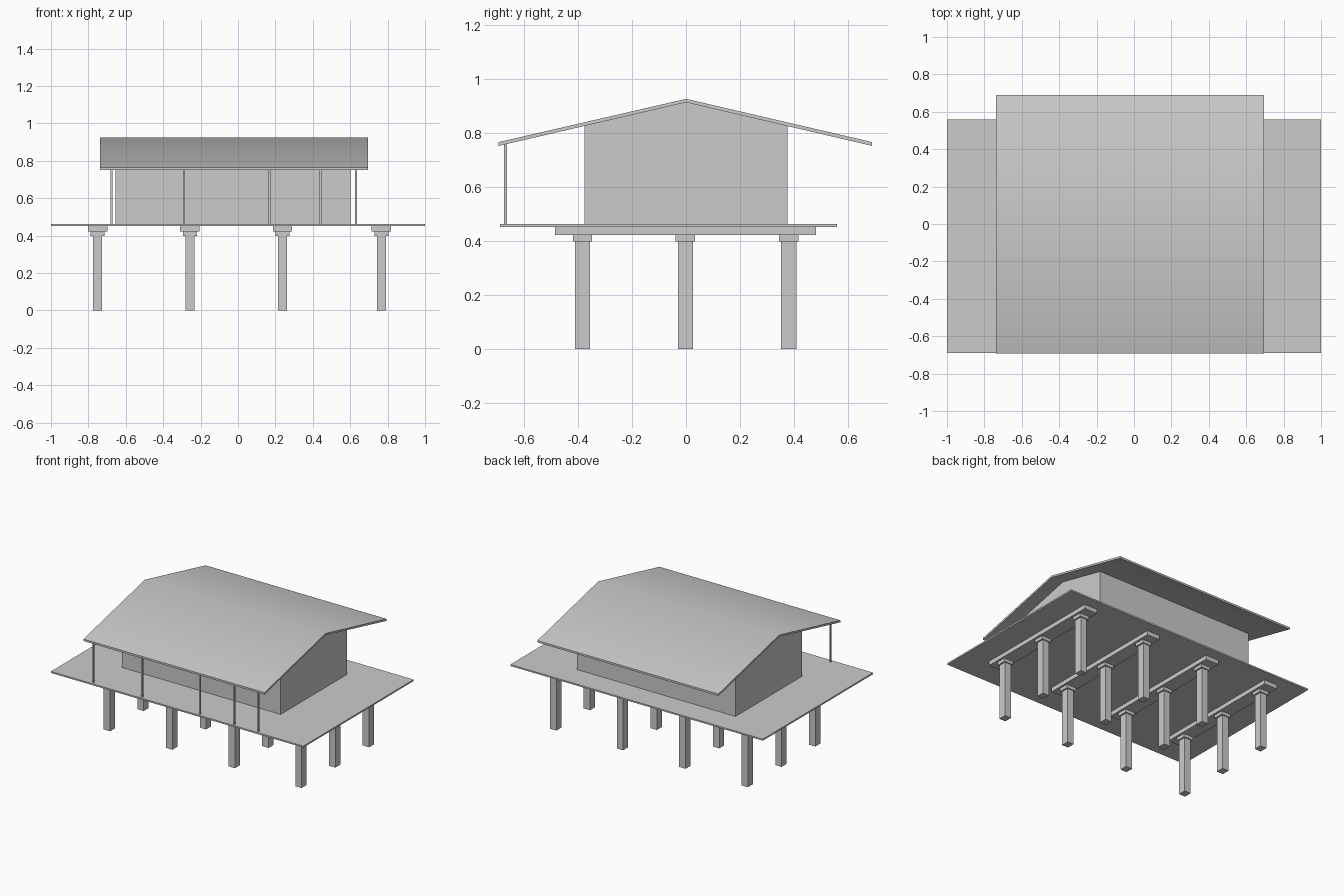
import bpy, math

if "Cube" in bpy.data.objects:
    bpy.data.objects.remove(bpy.data.objects["Cube"])


def box(name, x0, x1, y0, y1, z0, z1):
    bpy.ops.mesh.primitive_cube_add(size=1, location=((x0 + x1) / 2, (y0 + y1) / 2, (z0 + z1) / 2))
    ob = bpy.context.object
    ob.name = name
    ob.scale = (x1 - x0, y1 - y0, z1 - z0)
    bpy.ops.object.transform_apply(location=False, rotation=False, scale=True)
    return ob


def extrude_x(name, profile, x0, x1):
    """Extrude a (y, z) profile along x."""
    n = len(profile)
    verts = [(x, y, z) for x in (x0, x1) for y, z in profile]
    faces = [tuple(reversed(range(n))), tuple(range(n, 2 * n))]
    faces += [(i, (i + 1) % n, n + (i + 1) % n, n + i) for i in range(n)]
    me = bpy.data.meshes.new(name)
    me.from_pydata(verts, [], faces)
    ob = bpy.data.objects.new(name, me)
    bpy.context.collection.objects.link(ob)
    return ob


# Raised deck
box("deck", -1, 1, -0.689, 0.559, 0.451, 0.462)

# Stilts with capitals, each row carrying a cross beam
for x in (-0.751, -0.257, 0.238, 0.767):
    box("floor_beam", x - 0.052, x + 0.052, -0.485, 0.481, 0.421, 0.451)
    for y in (-0.383, -0.002, 0.38):
        box("stilt_capital", x - 0.037, x + 0.037, y - 0.036, y + 0.036, 0.398, 0.421)
        box("stilt", x - 0.025, x + 0.025, y - 0.028, y + 0.028, 0, 0.398)

# House body with gable ends
extrude_x("house_walls",
          [(-0.375, 0.462), (0.375, 0.462), (0.375, 0.827), (0, 0.912), (-0.375, 0.827)],
          -0.655, 0.601)

# Gabled roof sheet
roof = extrude_x("roof",
                 [(-0.693, 0.751), (0, 0.912), (0.689, 0.751), (0.689, 0.765), (0, 0.925), (-0.693, 0.765)],
                 -0.739, 0.695)
bpy.ops.object.select_all(action='DESELECT')
roof.select_set(True)
bpy.context.view_layer.objects.active = roof
bpy.ops.object.shade_smooth_by_angle(angle=math.radians(30))

# Thin veranda posts along the front
for x in (-0.677, -0.290, 0.168, 0.441, 0.631):
    box("veranda_post", x - 0.005, x + 0.005, -0.674, -0.663, 0.462, 0.757)
